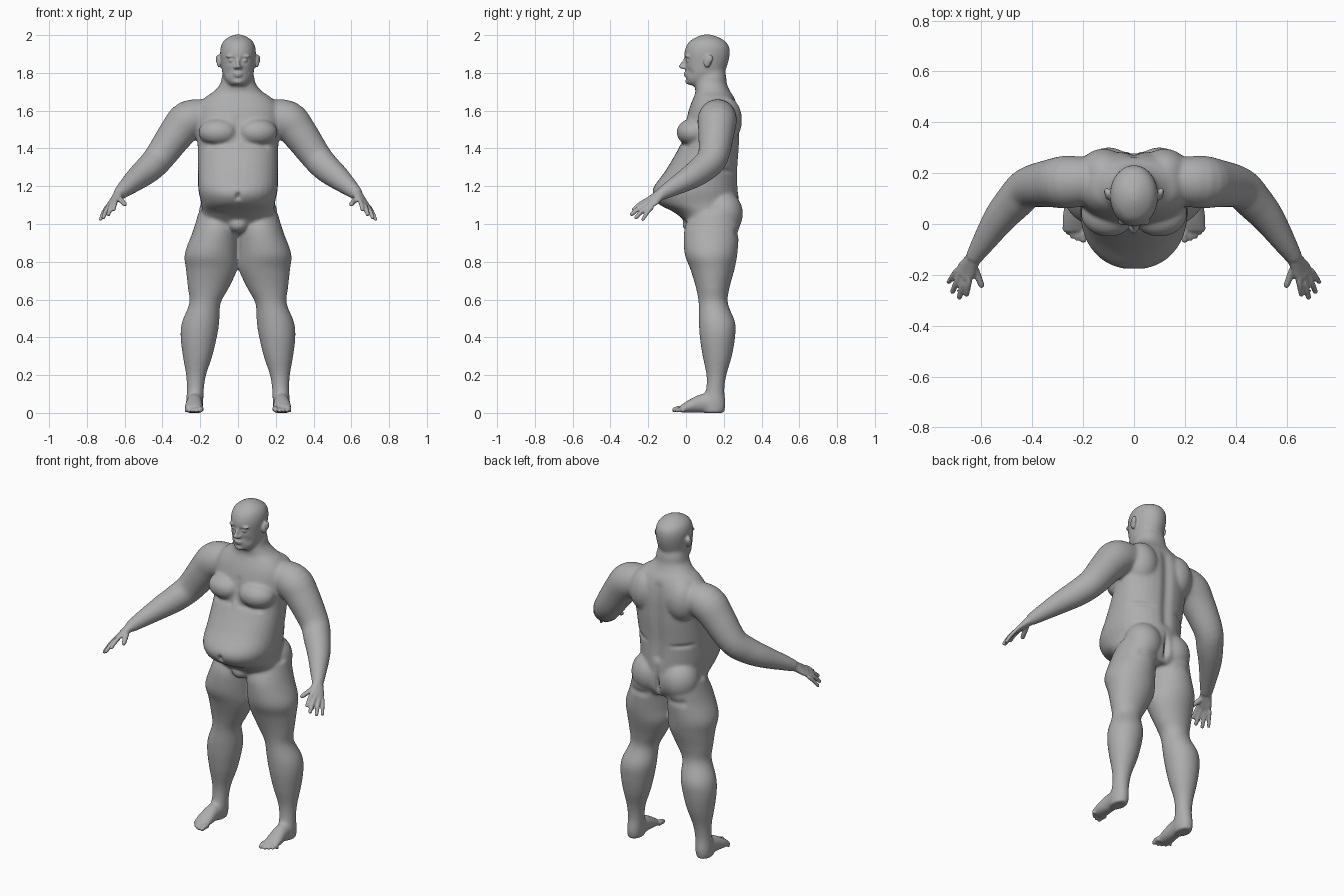
import bpy, bmesh, math
from mathutils import Vector, Matrix, geometry

cube = bpy.data.objects.get("Cube")
if cube:
    bpy.data.objects.remove(cube, do_unlink=True)

X, Y, Z = Vector((1, 0, 0)), Vector((0, 1, 0)), Vector((0, 0, 1))

skin = bpy.data.materials.new("grey_clay")
skin.use_nodes = True
skin.diffuse_color = (0.42, 0.42, 0.42, 1)
skin.node_tree.nodes["Principled BSDF"].inputs["Base Color"].default_value = (0.42, 0.42, 0.42, 1)
skin.node_tree.nodes["Principled BSDF"].inputs["Roughness"].default_value = 0.6


def spline(rows, steps=4):
    """Catmull-Rom interpolation of rows of equal length."""
    out = []
    for i in range(len(rows) - 1):
        a, b = rows[max(i - 1, 0)], rows[i]
        c, d = rows[i + 1], rows[min(i + 2, len(rows) - 1)]
        for k in range(steps):
            t = k / steps
            out.append([q + 0.5 * t * (r - p + t * (2 * p - 5 * q + 4 * r - s + t * (3 * (q - r) + s - p)))
                        for p, q, r, s in zip(a, b, c, d)])
    return out + [list(rows[-1])]


def tube(bm, rows, ref=X, axis=None, power=2.0, sides=32):
    """Loft ellipses given as x, y, z, half width along ref, half depth."""
    rows = spline(rows)
    rings = []
    for i, (x, y, z, ru, rv) in enumerate(rows):
        before, after = rows[max(i - 1, 0)], rows[min(i + 1, len(rows) - 1)]
        d = axis or (Vector(after[:3]) - Vector(before[:3])).normalized()
        u = (ref - d * ref.dot(d)).normalized()
        v = d.cross(u)
        ring = []
        for k in range(sides):
            c, s = math.cos(math.tau * k / sides), math.sin(math.tau * k / sides)
            c = math.copysign(abs(c) ** (2 / power), c)
            s = math.copysign(abs(s) ** (2 / power), s)
            ring.append(bm.verts.new(Vector((x, y, z)) + u * c * ru + v * s * rv))
        rings.append(ring)
    for a, b in zip(rings, rings[1:]):
        for k in range(sides):
            n = (k + 1) % sides
            bm.faces.new((a[k], a[n], b[n], b[k]))
    bm.faces.new(rings[0][::-1])
    bm.faces.new(rings[-1])


def column(bm, rows, power=2.0):
    """Loft upright sections given as z, centre x, half width, front y, back y."""
    tube(bm, [(x, (f + b) / 2, z, w, (b - f) / 2) for z, x, w, f, b in rows], axis=Z, power=power)


def blob(bm, centre, radii, turn=0.0):
    m = Matrix.Translation(centre) @ Matrix.Rotation(turn, 4, "X") @ Matrix.Diagonal((*radii, 1))
    bmesh.ops.create_uvsphere(bm, u_segments=24, v_segments=14, radius=1, matrix=m)


def digit(bm, root, tip, r, bend=0.006):
    """Finger or toe with a slight arch and a round tip."""
    a, b = Vector(root), Vector(tip)
    m = (a + b) / 2 + Z * bend
    tube(bm, [(*a, r, r), (*m, r, r), (*b, r * 0.85, r * 0.85)], sides=12)
    blob(bm, b, (r * 0.85,) * 3)


def remeshed(name, bm, voxel, smooth, mirror):
    me = bpy.data.meshes.new(name)
    bmesh.ops.recalc_face_normals(bm, faces=bm.faces)
    bm.to_mesh(me)
    bm.free()
    ob = bpy.data.objects.new(name, me)
    bpy.context.collection.objects.link(ob)
    if mirror:
        ob.modifiers.new("Mirror", "MIRROR").use_mirror_merge = False
    rm = ob.modifiers.new("Remesh", "REMESH")
    rm.mode, rm.voxel_size, rm.use_smooth_shade = "VOXEL", voxel, True
    sm = ob.modifiers.new("Smooth", "SMOOTH")
    sm.factor, sm.iterations = 0.5, smooth
    dg = bpy.context.evaluated_depsgraph_get()
    baked = bpy.data.meshes.new_from_object(ob.evaluated_get(dg))
    ob.modifiers.clear()
    ob.data = baked
    return ob


base = bmesh.new()
# torso with neck
column(base, [
    (0.95, 0, .19, .05, .25), (1.00, 0, .2, .01, .28), (1.06, 0, .192, -.06, .285),
    (1.11, 0, .195, -.15, .28), (1.18, 0, .21, -.178, .278), (1.28, 0, .212, -.11, .275),
    (1.40, 0, .213, -.04, .283), (1.47, 0, .22, -.015, .285), (1.55, 0, .225, 0, .285),
    (1.62, 0, .215, .02, .275), (1.67, 0, .175, .04, .255), (1.70, 0, .13, .05, .235),
    (1.74, 0, .095, .045, .217), (1.78, 0, .086, .05, .213), (1.83, 0, .07, .07, .2)], 2.2)
# head
column(base, [
    (1.735, 0, .04, .01, .09), (1.76, 0, .066, 0, .14), (1.80, 0, .083, -.005, .2),
    (1.85, 0, .09, -.008, .222), (1.90, 0, .095, -.01, .232), (1.94, 0, .091, 0, .228),
    (1.97, 0, .076, .022, .205), (1.992, 0, .045, .06, .165), (2.003, 0, .015, .09, .13)])
# chest, shoulder blade, buttock and groin masses
blob(base, (.1, .04, 1.485), (.11, .09, .075))
blob(base, (.12, .2, 1.55), (.1, .097, .13))
blob(base, (.1, .195, 1.055), (.108, .107, .12))
blob(base, (0, .03, 1.0), (.055, .05, .045))
# leg
column(base, [
    (1.06, .11, .1, .03, .28), (1.0, .115, .112, 0, .285), (.94, .124, .123, -.012, .28),
    (.84, .142, .141, -.007, .272), (.76, .14, .136, .023, .257), (.66, .157, .108, .053, .23),
    (.58, .175, .083, .067, .222), (.48, .198, .099, .068, .26), (.40, .208, .096, .073, .26),
    (.30, .214, .078, .088, .243), (.20, .222, .053, .108, .214), (.12, .226, .045, .105, .203),
    (.05, .23, .046, .08, .21), (0, .232, .041, .09, .202)])
# foot
tube(base, [(.23, .2, .035, .03, .032), (.23, .15, .05, .043, .05), (.231, .08, .05, .043, .05),
            (.234, .02, .036, .048, .036), (.235, -.035, .018, .048, .018)], axis=-Y)
# arm
tube(base, [(x, y, z, r, r) for x, y, z, r in (
    (.16, .17, 1.57, .09), (.26, .165, 1.55, .104), (.325, .16, 1.48, .095), (.415, .143, 1.355, .081),
    (.47, .09, 1.295, .075), (.53, .02, 1.245, .064), (.6, -.085, 1.185, .044),
    (.635, -.14, 1.153, .032))], ref=Y)
body = remeshed("body", base, 0.0075, 12, True)

# creases and hollows: start, end, radius, depth
DENTS = [
    ((0, .29, 1.62), (0, .28, 1.2), .03, .014),          # spine
    ((0, .3, 1.13), (0, .28, .95), .014, .03),           # buttock cleft
    ((0, -.17, 1.155), (0, -.17, 1.14), .012, .02),      # navel
    ((.2, .19, 1.285), (.08, .28, 1.275), .012, .008),   # back fold
    ((.03, .29, .945), (.17, .27, .955), .02, .008),     # under buttock
    ((.03, -.02, 1.42), (.15, 0, 1.415), .016, .008),    # under chest
    ((0, -.01, 1.56), (0, -.03, 1.45), .02, .008),       # breastbone
    ((.04, .03, 1.69), (.16, .05, 1.675), .012, .006),   # above collarbone
    ((.033, 0, 1.868), (.04, 0, 1.868), .016, .013),     # eye socket
    ((.035, 0, .06 + 1.76), (.06, .02, 1.80), .018, .005),  # cheek hollow
    ((0, .005, 1.772), (.02, .01, 1.772), .008, .004),   # under lip
]
for start, end, radius, depth in DENTS:
    a, b = Vector(start), Vector(end)
    low, high = min(a.z, b.z) - 3 * radius, max(a.z, b.z) + 3 * radius
    normals = [n.vector.copy() for n in body.data.vertex_normals]
    for v, n in zip(body.data.vertices, normals):
        if low < v.co.z < high:
            p = Vector((abs(v.co.x), v.co.y, v.co.z))
            near, t = geometry.intersect_point_line(p, a, b)
            near = a.lerp(b, min(max(t, 0), 1))
            v.co -= n * depth * math.exp(-((p - near).length / radius) ** 2)

fine = bmesh.new()
# face
tube(fine, [(0, .002, 1.88, .008, .01), (0, -.012, 1.855, .009, .012),
            (0, -.026, 1.835, .013, .013), (0, -.018, 1.822, .014, .008)], axis=-Z)
blob(fine, (.013, -.01, 1.829), (.01, .014, .009))
blob(fine, (.034, .012, 1.866), (.016, .014, .011))
blob(fine, (.036, .01, 1.888), (.03, .016, .008))
blob(fine, (0, -.001, 1.796), (.024, .012, .006))
blob(fine, (0, .001, 1.784), (.02, .012, .006))
blob(fine, (0, .018, 1.755), (.028, .022, .017))
# ear
blob(fine, (.1, .115, 1.863), (.013, .021, .036), -0.2)
blob(fine, (.108, .126, 1.872), (.01, .016, .024), -0.2)
# palm
across = Vector((.05, .025, -.035))
tube(fine, [(.625, -.125, 1.163, .03, .03), (.64, -.15, 1.145, .034, .024),
            (.66, -.182, 1.12, .042, .017), (.674, -.203, 1.105, .04, .013)], ref=across)
# fingers and thumb
for root, tip, r in (((.645, -.2, 1.128), (.658, -.276, 1.078), .0125),
                     ((.664, -.2, 1.113), (.686, -.287, 1.052), .013),
                     ((.682, -.192, 1.1), (.713, -.265, 1.034), .0125),
                     ((.695, -.178, 1.09), (.728, -.228, 1.024), .011)):
    digit(fine, root, tip, r)
digit(fine, (.632, -.16, 1.143), (.6, -.24, 1.105), .0145, -.002)
# toes
for i in range(5):
    r = .016 - .0015 * i if i == 0 else .012 - .0007 * i
    x = (.196, .219, .239, .257, .272)[i]
    digit(fine, (x, -.015, .02), (x + .003, -.061 + .0028 * i * i, r), r, .004)

# join the mirrored details with the body into one skin
flip = fine.copy()
bmesh.ops.scale(flip, verts=flip.verts, vec=(-1, 1, 1))
bmesh.ops.reverse_faces(flip, faces=flip.faces)
half = bpy.data.meshes.new("mirrored_details")
flip.to_mesh(half)
flip.free()
fine.from_mesh(half)
fine.from_mesh(body.data)
bpy.data.meshes.remove(half)
bpy.data.objects.remove(body, do_unlink=True)
figure = remeshed("standing_figure", fine, 0.0058, 2, False)
figure.data.materials.clear()
figure.data.materials.append(skin)
figure.data.shade_smooth()
